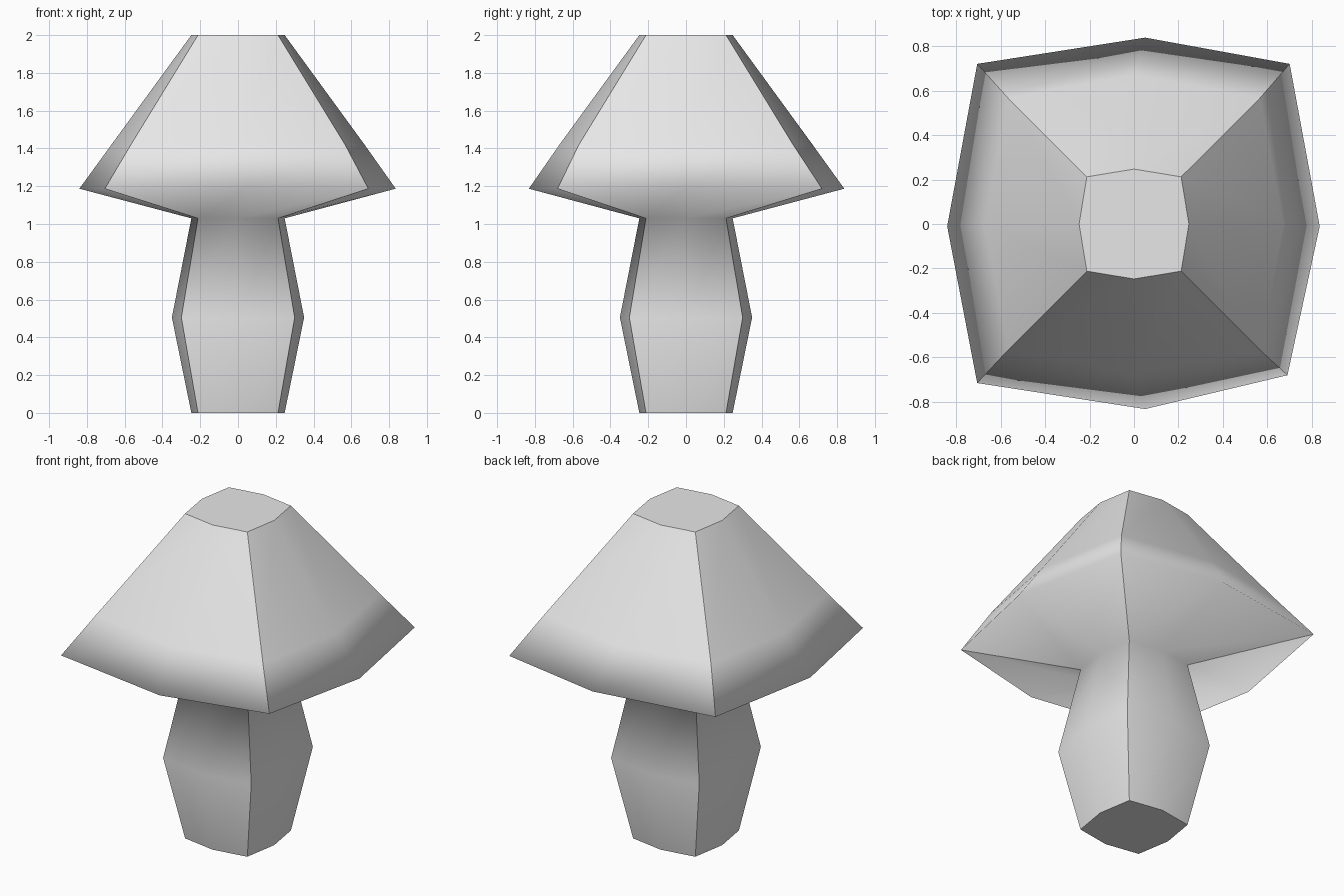
import bpy
import bmesh
from mathutils import Vector

cube = bpy.data.objects.get("Cube")
if cube:
    bpy.data.objects.remove(cube, do_unlink=True)

# One plain grey
grey = bpy.data.materials.new("plain_grey")
grey.use_nodes = True
colour = (0.8, 0.8, 0.8, 1.0)
grey.diffuse_color = colour
grey.node_tree.nodes["Principled BSDF"].inputs["Base Color"].default_value = colour


def bulged_square(mid, corner):
    """Eight points: side middles alternating with corners, from +x."""
    return [(mid, 0), (corner, corner), (0, mid), (-corner, corner),
            (-mid, 0), (-corner, -corner), (0, -mid), (corner, -corner)]


# The rim is slightly uneven
rim = [(0.835, -0.01), (0.70, 0.72), (0.05, 0.838), (-0.705, 0.72),
       (-0.84, -0.01), (-0.705, -0.715), (0.05, -0.832), (0.69, -0.68)]

# Cross-sections from the foot of the stem to the top of the cap
sections = [
    (0.0, bulged_square(0.247, 0.212)),
    (0.505, bulged_square(0.35, 0.30)),
    (1.03, bulged_square(0.247, 0.212)),
    (1.187, rim),
    (1.42, bulged_square(0.67, 0.567)),
    (2.0, bulged_square(0.247, 0.212)),
]

# Loft the stem and cap as one skin
bm = bmesh.new()
rings = [[bm.verts.new(Vector((x, y, z))) for x, y in points]
         for z, points in sections]
for lower, upper in zip(rings, rings[1:]):
    for i in range(8):
        j = (i + 1) % 8
        bm.faces.new((lower[i], lower[j], upper[j], upper[i])).smooth = True

# Flat foot and flat top
ends = [bm.faces.new(rings[0][::-1]), bm.faces.new(rings[-1])]
for face in ends:
    for edge in face.edges:
        edge.smooth = False

# Sharp edges up the four corners
for lower, upper in zip(rings, rings[1:]):
    for i in range(1, 8, 2):
        bm.edges.get((lower[i], upper[i])).smooth = False

mesh = bpy.data.meshes.new("mushroom")
bm.to_mesh(mesh)
bm.free()
mesh.materials.append(grey)
mushroom = bpy.data.objects.new("mushroom", mesh)
bpy.context.collection.objects.link(mushroom)
